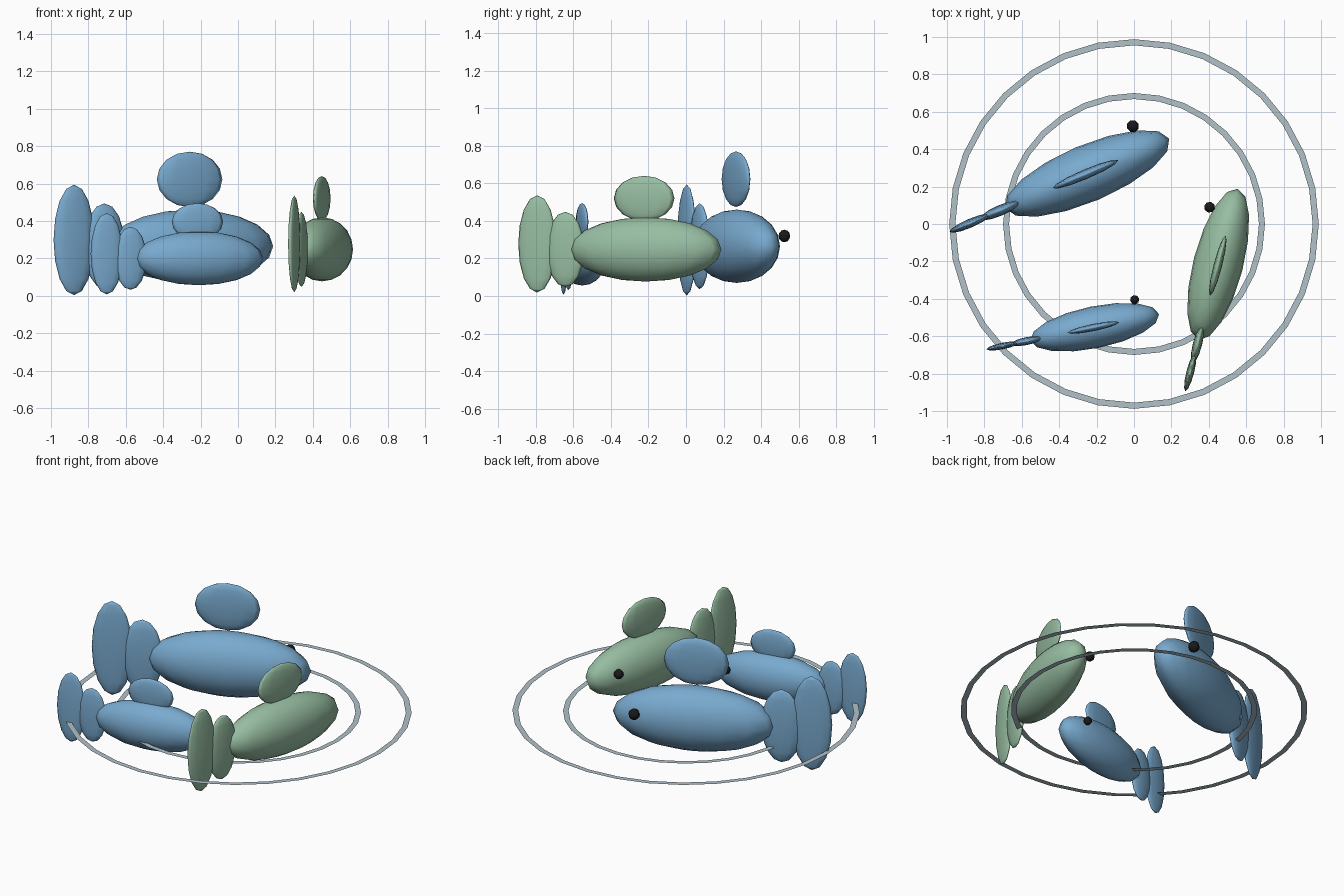
import bpy
import bmesh
from math import radians, sin, cos, tau
from mathutils import Matrix, Vector

cube = bpy.data.objects.get("Cube")
if cube:
    bpy.data.objects.remove(cube)


def make_material(name, rgb):
    mat = bpy.data.materials.new(name)
    mat.use_nodes = True
    colour = (*rgb, 1)
    mat.diffuse_color = colour
    mat.node_tree.nodes["Principled BSDF"].inputs["Base Color"].default_value = colour
    return mat


BLUE = make_material("scale blue", (0.19, 0.40, 0.62))
GREEN = make_material("scale green", (0.31, 0.51, 0.36))
WATER = make_material("ripple grey", (0.44, 0.54, 0.59))
BLACK = make_material("eye black", (0.01, 0.01, 0.01))


def add_object(name, bm, mat, smooth=True):
    mesh = bpy.data.meshes.new(name)
    for face in bm.faces:
        face.smooth = smooth
    bm.to_mesh(mesh)
    bm.free()
    mesh.materials.append(mat)
    obj = bpy.data.objects.new(name, mesh)
    bpy.context.collection.objects.link(obj)
    return obj


def ellipsoid(name, frame, centre, radii, mat, segments=16, rings=10):
    bm = bmesh.new()
    bmesh.ops.create_uvsphere(bm, u_segments=segments, v_segments=rings, radius=1)
    bm.transform(frame @ Matrix.Translation(centre) @ Matrix.Diagonal((*radii, 1)))
    return add_object(name, bm, mat)


def ripple(name, inner, outer, height, segments=32):
    # Flat annulus lying on the water
    bm = bmesh.new()
    loops = [[bm.verts.new((r * cos(tau * i / segments), r * sin(tau * i / segments), height))
              for i in range(segments)] for r in (inner, outer)]
    for i in range(segments):
        j = (i + 1) % segments
        bm.faces.new((loops[0][i], loops[1][i], loops[1][j], loops[0][j]))
    add_object(name, bm, WATER, smooth=False)


def fish(label, centre, heading, size, fin_z, fin_height, mat):
    # Local +x points to the head; size is half the body length
    frame = Matrix.Translation(centre) @ Matrix.Rotation(radians(heading), 4, 'Z')
    s = size

    def part(name, pos, radii, colour=mat, **kw):
        ellipsoid(label + "_" + name, frame, Vector(pos) * s, Vector(radii) * s, colour, **kw)

    part("body", (0, 0, 0), (1, 0.32, 0.41))
    part("tail_root", (-1.06, 0, 0), (0.25, 0.06, 0.48), segments=12, rings=8)
    part("tail_fin", (-1.43, 0, 0.07), (0.25, 0.05, 0.62), segments=12, rings=8)
    part("eye", (0.68, 0.29, 0.115), (0.07, 0.07, 0.07), BLACK, segments=8, rings=6)
    # Dorsal fin sits at its own height on each fish
    ellipsoid(label + "_dorsal_fin", frame, (-0.02 * s, 0, fin_z - centre[2]),
              (0.4 * s, 0.055 * s, fin_height), mat, segments=12, rings=8)


fish("large_fish", (-0.25, 0.27, 0.265), 23, 0.476, 0.622, 0.148, BLUE)
fish("middle_fish", (0.45, -0.215, 0.248), 75.5, 0.417, 0.52, 0.12, GREEN)
fish("small_fish", (-0.21, -0.552, 0.2), 11.5, 0.351, 0.395, 0.1, BLUE)

ripple("outer_ripple", 0.955, 0.988, 0.135)
ripple("inner_ripple", 0.668, 0.7, 0.135)
